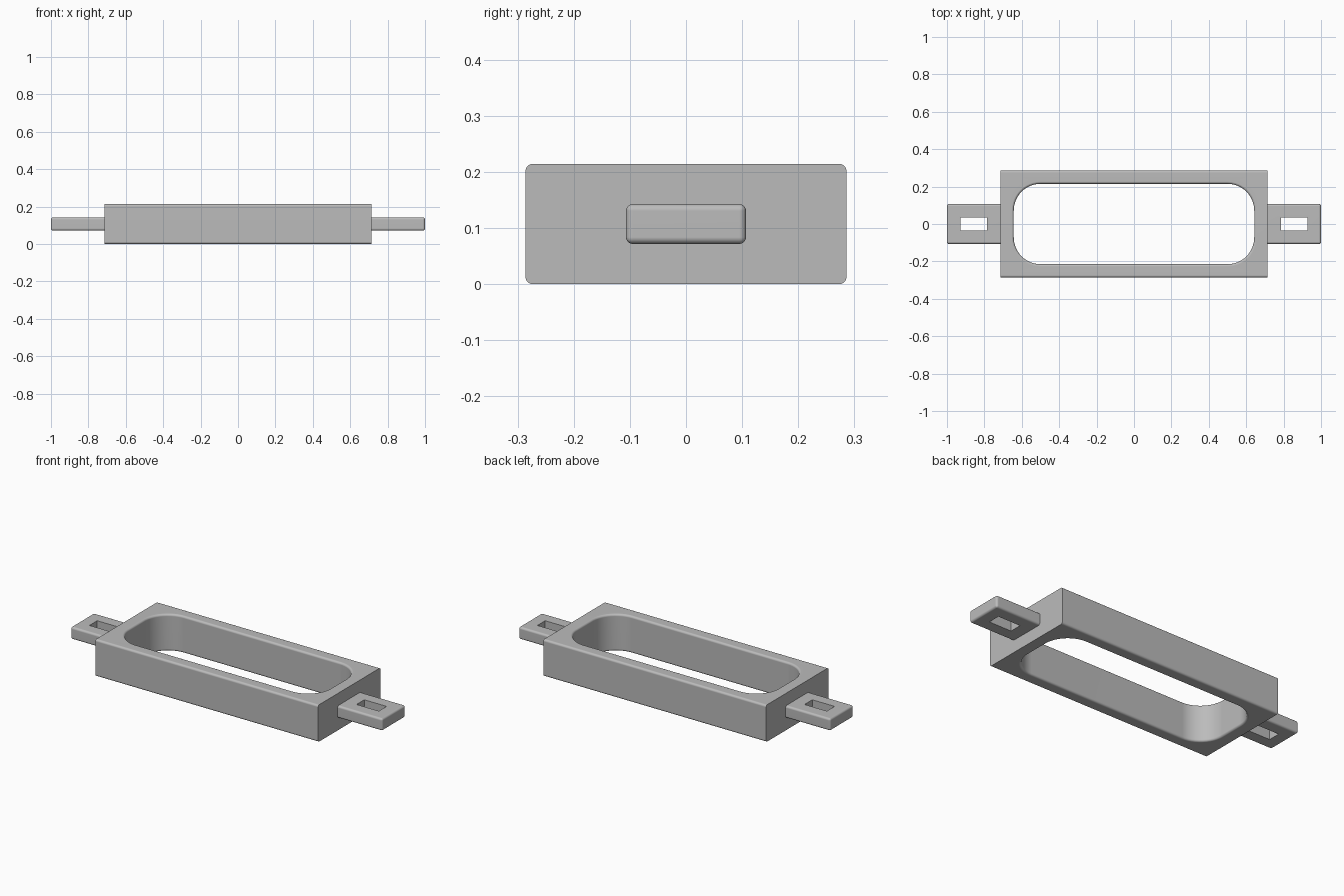
import bpy
import bmesh
from math import sin, cos, pi, radians

if "Cube" in bpy.data.objects:
    bpy.data.objects.remove(bpy.data.objects["Cube"])

LENGTH, DEPTH, HEIGHT = 1.428, 0.572, 0.214   # frame body
WALL, FILLET = 0.071, 0.012
LUG_X = 0.714                                 # where the lugs meet the body

grey = bpy.data.materials.new("plain grey")
grey.use_nodes = True
colour = (0.5, 0.5, 0.5, 1)
grey.diffuse_color = colour
grey.node_tree.nodes["Principled BSDF"].inputs["Base Color"].default_value = colour


def rounded_rect(half_w, half_h, radius, steps):
    """Counter-clockwise outline of a rectangle with round corners."""
    points = []
    for corner, (sx, sy) in enumerate([(1, 1), (-1, 1), (-1, -1), (1, -1)]):
        for i in range(steps + 1):
            a = (corner + i / steps) * pi / 2
            points.append((sx * (half_w - radius) + radius * cos(a),
                           sy * (half_h - radius) + radius * sin(a)))
    return points


def loft(name, rings):
    """Skin a stack of equal-sized rings and cap both ends."""
    bm = bmesh.new()
    loops = [[bm.verts.new(p) for p in ring] for ring in rings]
    n = len(loops[0])
    for low, high in zip(loops, loops[1:]):
        for i in range(n):
            j = (i + 1) % n
            bm.faces.new((low[i], low[j], high[j], high[i]))
    bm.faces.new(loops[0][::-1])
    bm.faces.new(loops[-1])
    bmesh.ops.recalc_face_normals(bm, faces=bm.faces)
    mesh = bpy.data.meshes.new(name)
    bm.to_mesh(mesh)
    bm.free()
    mesh.materials.append(grey)
    obj = bpy.data.objects.new(name, mesh)
    bpy.context.collection.objects.link(obj)
    return obj


def box(name, centre, size):
    x, y, z = centre
    outline = [(sx * size[0] / 2 + x, sy * size[1] / 2 + y)
               for sx, sy in [(1, 1), (-1, 1), (-1, -1), (1, -1)]]
    return loft(name, [[(px, py, z + s * size[2] / 2) for px, py in outline]
                       for s in (-1, 1)])


def cut(obj, cutter):
    """Subtract the cutter and remove it."""
    mod = obj.modifiers.new("opening", 'BOOLEAN')
    mod.operation, mod.solver, mod.object = 'DIFFERENCE', 'EXACT', cutter
    cutter.hide_render = True
    bpy.context.view_layer.objects.active = obj
    bpy.ops.object.modifier_apply(modifier=mod.name)
    bpy.data.objects.remove(cutter)


def finish(obj):
    """Smooth the fillets, keep corners sharp and flats flat."""
    bpy.ops.object.select_all(action='DESELECT')
    obj.select_set(True)
    bpy.context.view_layer.objects.active = obj
    bpy.ops.object.shade_smooth_by_angle(angle=radians(35))
    obj.modifiers.new("flat faces", 'WEIGHTED_NORMAL').keep_sharp = True


# Frame body: rounded section run along its length
section = rounded_rect(DEPTH / 2, HEIGHT / 2, FILLET, 5)
body = loft("frame_body", [[(s * LENGTH / 2, y, z + HEIGHT / 2) for y, z in section]
                           for s in (-1, 1)])

# Opening: round-cornered, flaring in a small fillet at top and bottom
levels = [(-0.02, FILLET)]
levels += [(FILLET * (1 - cos(a)), FILLET * (1 - sin(a)))
           for a in [i * pi / 10 for i in range(6)]]
levels += [(HEIGHT - z, flare) for z, flare in levels[::-1]]
cutter = loft("opening_cutter", [
    [(x, y, z) for x, y in rounded_rect(LENGTH / 2 - WALL + flare,
                                        DEPTH / 2 - WALL + flare, 0.143 + flare, 12)]
    for z, flare in levels])
cut(body, cutter)
finish(body)

# Slotted lugs on both ends
for side, label in [(1, "left"), (-1, "right")]:
    lug = box(label + "_lug", (side * (LUG_X + 1) / 2, 0, HEIGHT / 2),
              (1 - LUG_X, 0.214, 0.071))
    bm = bmesh.new()
    bm.from_mesh(lug.data)
    # Round every edge except those against the body
    edges = [e for e in bm.edges
             if any(abs(v.co.x) > 0.9 for v in e.verts)]
    bmesh.ops.bevel(bm, geom=edges, offset=FILLET, segments=5,
                    profile=0.5, affect='EDGES')
    bm.to_mesh(lug.data)
    bm.free()
    cut(lug, box("slot_cutter", (side * 0.857, 0, HEIGHT / 2), (0.143, 0.071, 0.2)))
    finish(lug)
